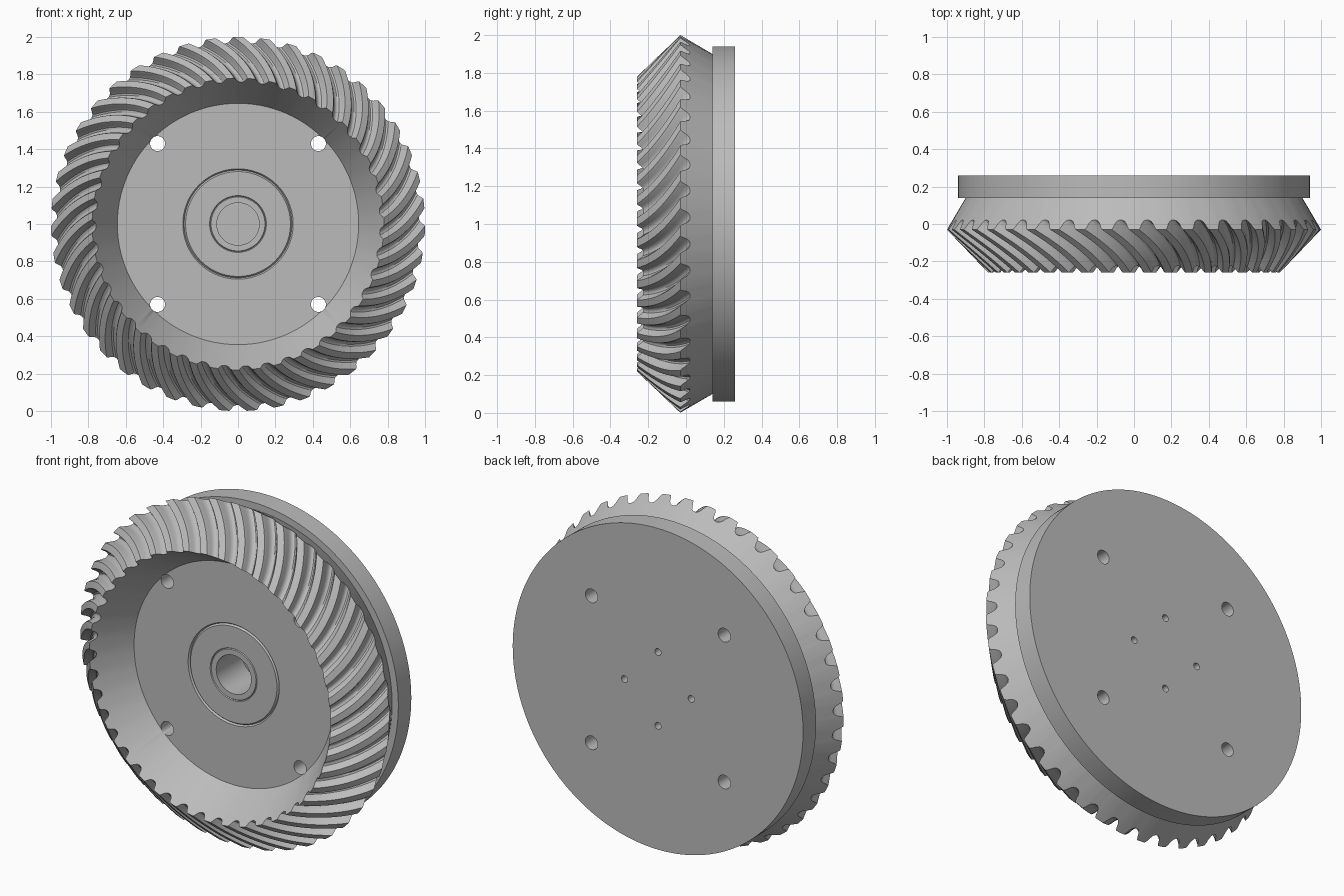
import bpy, bmesh, math
from mathutils import Matrix, Vector

cube = bpy.data.objects.get("Cube")
if cube:
    bpy.data.objects.remove(cube, do_unlink=True)

TEETH = 43
PITCH = 2 * math.pi / TEETH
CENTRE = Vector((0, 0, 1))
# One tooth: (fraction of pitch, height from root 0 to tip 1)
TOOTH = [(-0.18, 1), (0, 1), (0.18, 1), (0.24, 0.75), (0.29, 0.4), (0.36, 0.13),
         (0.45, 0.01), (0.55, 0.01), (0.64, 0.13), (0.71, 0.4), (0.76, 0.75)]
# (radius, y) of tooth tips and roots at the outer and inner ends
TIP_OUT, ROOT_OUT = Vector((1.0, -0.03)), Vector((0.968, 0.022))
TIP_IN, ROOT_IN = Vector((0.78, -0.26)), Vector((0.759, -0.225))
TWIST, ROWS = 0.24, 10

metal = bpy.data.materials.new("grey_metal")
metal.use_nodes = True
grey = (0.5, 0.5, 0.5, 1)
metal.diffuse_color = grey
metal.node_tree.nodes["Principled BSDF"].inputs["Base Color"].default_value = grey


def make_object(name, bm):
    bmesh.ops.recalc_face_normals(bm, faces=bm.faces)
    mesh = bpy.data.meshes.new(name)
    bm.to_mesh(mesh)
    bm.free()
    mesh.materials.append(metal)
    obj = bpy.data.objects.new(name, mesh)
    bpy.context.collection.objects.link(obj)
    return obj


def ring(bm, tip, root, twist):
    """One loop round the axis, blending between root and tip per tooth."""
    verts = []
    for i in range(TEETH):
        for u, h in TOOTH:
            r, y = root.lerp(tip, h)
            a = (i + u) * PITCH + twist
            verts.append(bm.verts.new(CENTRE + Vector((r * math.sin(a), y, r * math.cos(a)))))
    return verts


# Gear body: back plate, back cone, spiral teeth, dished front, hub and bore
bm = bmesh.new()
rings = [ring(bm, Vector(p), Vector(p), 0)
         for p in [(0.94, 0.26), (0.94, 0.14), (0.90, 0.14)]]
for k in range(ROWS + 1):
    t = k / ROWS
    rings.append(ring(bm, TIP_OUT.lerp(TIP_IN, t), ROOT_OUT.lerp(ROOT_IN, t),
                      TWIST * (1.3 * t - 0.3 * t * t)))
FLOOR = -0.04
front = [(0.645, FLOOR), (0.295, FLOOR), (0.288, FLOOR + 0.01), (0.28, FLOOR),
         (0.152, FLOOR), (0.148, FLOOR + 0.005), (0.144, FLOOR),
         (0.113, FLOOR), (0.113, 0.2)]
rings += [ring(bm, Vector(p), Vector(p), TWIST) for p in front]
n = len(rings[0])
for a, b in zip(rings, rings[1:]):
    for i in range(n):
        j = (i + 1) % n
        bm.faces.new((a[i], a[j], b[j], b[i]))
bm.faces.new(rings[0])
bm.faces.new(rings[-1])
gear = make_object("spiral_bevel_gear", bm)

# Cutter for bolt holes through the web and blind holes in the back
bm = bmesh.new()


def add_hole(x, z, radius, y0, y1):
    place = Matrix.Translation(CENTRE + Vector((x, (y0 + y1) / 2, z)))
    bmesh.ops.create_cone(bm, cap_ends=True, segments=32, radius1=radius, radius2=radius,
                          depth=y1 - y0, matrix=place @ Matrix.Rotation(math.pi / 2, 4, 'X'))


for q in range(4):
    a = q * math.pi / 2
    add_hole(0.216 * math.cos(a), 0.216 * math.sin(a), 0.02, 0.12, 0.3)
    a += math.pi / 4
    add_hole(0.608 * math.cos(a), 0.608 * math.sin(a), 0.04, -0.2, 0.3)
cutter = make_object("hole_cutter", bm)
cutter.hide_render = True

# Cut the holes, then discard the cutter
cut = gear.modifiers.new("holes", 'BOOLEAN')
cut.operation = 'DIFFERENCE'
cut.solver = 'EXACT'
cut.object = cutter
bpy.ops.object.select_all(action='DESELECT')
gear.select_set(True)
bpy.context.view_layer.objects.active = gear
bpy.ops.object.modifier_apply(modifier=cut.name)
bpy.data.objects.remove(cutter, do_unlink=True)
bpy.ops.object.shade_smooth_by_angle(angle=math.radians(32))
